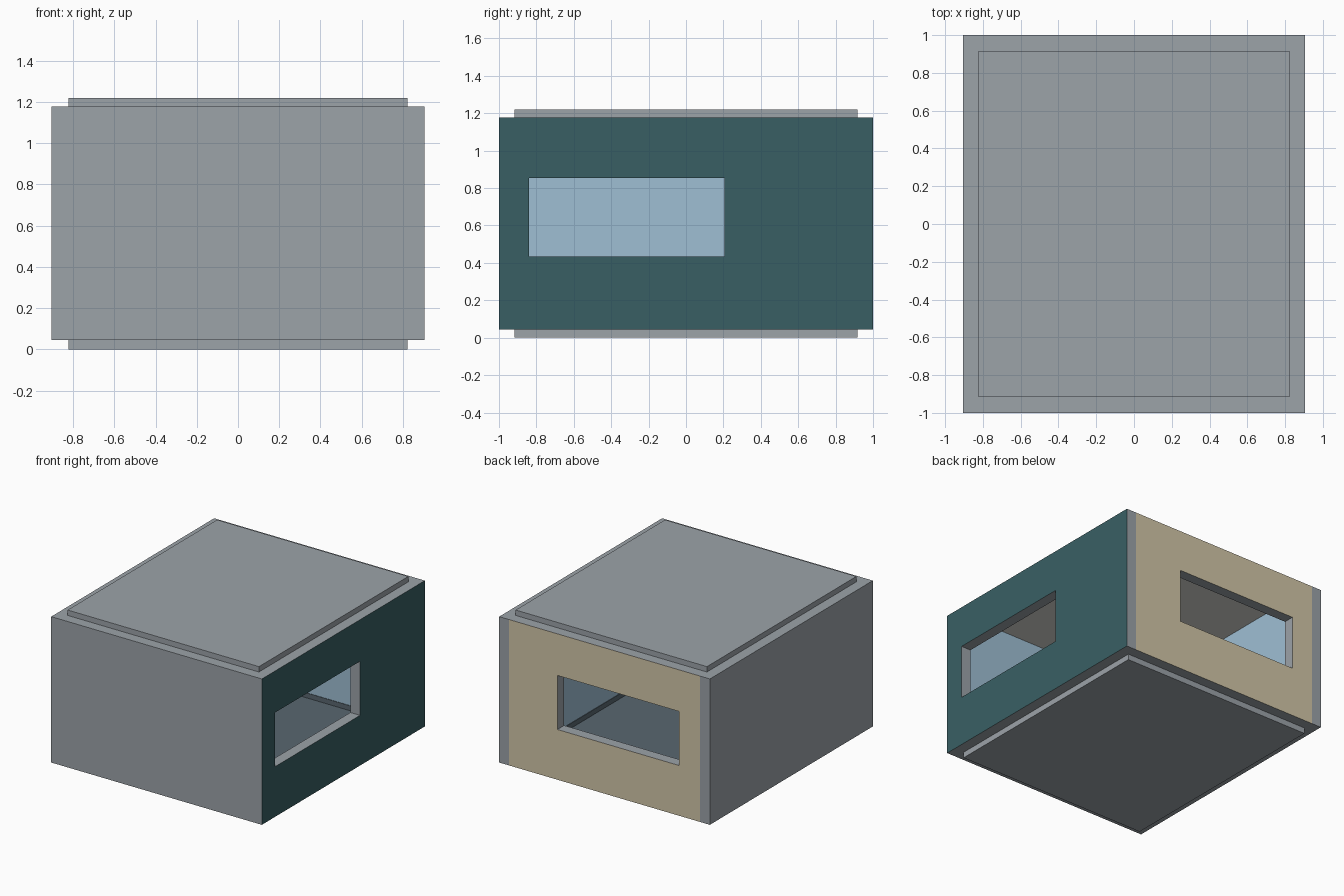
import bpy
import bmesh
from math import radians
from mathutils import Matrix, Vector

if "Cube" in bpy.data.objects:
    bpy.data.objects.remove(bpy.data.objects["Cube"])


def linear(c):
    c /= 255
    return c / 12.92 if c <= 0.04045 else ((c + 0.055) / 1.055) ** 2.4


def material(name, *rgb):
    mat = bpy.data.materials.new(name)
    colour = [linear(c) for c in rgb] + [1]
    mat.diffuse_color = colour
    mat.use_nodes = True
    mat.node_tree.nodes["Principled BSDF"].inputs["Base Color"].default_value = colour
    return mat


grey = material("wall grey", 156, 163, 169)
teal = material("dark teal", 57, 95, 100)
beige = material("beige", 210, 198, 168)
blue = material("pale blue", 159, 191, 212)
slate = material("floor slate", 89, 103, 112)
white = material("ceiling white", 216, 216, 210)

HALF_X, HALF_Y, THICK = 0.905, 1.0, 0.083
IN_X, IN_Y = HALF_X - THICK, HALF_Y - THICK
LOW, HIGH, TOP = 0.045, 1.178, 1.22
SILL, LINTEL = 0.435, 0.855


def finish(bm, name, mats, matrix, rule):
    """Turn a bmesh into an object, colouring its faces by local normal."""
    bmesh.ops.recalc_face_normals(bm, faces=bm.faces)
    bm.normal_update()
    for face in bm.faces:
        face.material_index = rule(face)
    bm.transform(matrix)
    mesh = bpy.data.meshes.new(name)
    bm.to_mesh(mesh)
    bm.free()
    for mat in mats:
        mesh.materials.append(mat)
    obj = bpy.data.objects.new(name, mesh)
    bpy.context.collection.objects.link(obj)
    return obj


def box(name, low, high, mats, matrix=Matrix(), rule=lambda f: 0):
    low, high = Vector(low), Vector(high)
    bm = bmesh.new()
    bmesh.ops.create_cube(bm, size=1)
    bmesh.ops.scale(bm, vec=high - low, verts=bm.verts)
    bmesh.ops.translate(bm, vec=(low + high) / 2, verts=bm.verts)
    return finish(bm, name, mats, matrix, rule)


def wall(name, half, distance, angle, paint, window=None):
    """Wall with an optional opening; local -y is the outside."""
    bm = bmesh.new()

    def ring(u0, u1, z0, z1, y):
        return [bm.verts.new((u, y, z)) for u, z in ((u0, z0), (u1, z0), (u1, z1), (u0, z1))]

    def bridge(a, b):
        for i in range(4):
            j = (i + 1) % 4
            bm.faces.new((a[i], a[j], b[j], b[i]))

    depths = (-distance, THICK - distance)
    outer = [ring(-half, half, LOW, HIGH, y) for y in depths]
    bridge(*outer)
    if window:
        hole = [ring(*window, SILL, LINTEL, y) for y in depths]
        bridge(*hole)
        for edge, inner in zip(outer, hole):
            bridge(edge, inner)
    else:
        for edge in outer:
            bm.faces.new(edge)

    def rule(face):
        y = face.calc_center_median().y
        if abs(face.normal.y) < 0.5:
            return 0
        return 1 if y < THICK / 2 - distance else 2

    turn = Matrix.Rotation(radians(angle), 4, "Z")
    finish(bm, name, [grey, paint, blue], turn, rule)

    # Skirting strip along the foot of the inner face
    length = min(half, IN_X if angle % 180 == 0 else IN_Y)
    inside = THICK - distance
    box(name + "_skirting", (-length, inside, LOW), (length, inside + 0.004, LOW + 0.038),
        [slate], turn)


# Four walls around the room
wall("front_wall", IN_X, HALF_Y, 0, grey)
wall("left_wall", HALF_Y, HALF_X, 90, teal, (-0.84, 0.205))
wall("back_wall", IN_X, HALF_Y, 180, beige, (-0.405, 0.64))
wall("right_wall", HALF_Y, HALF_X, 270, grey)

# Floor slab with a slate top, roof slab with a white underside
box("floor_slab", (-IN_X, -IN_Y, 0), (IN_X, IN_Y, LOW), [grey, slate],
    rule=lambda f: int(f.normal.z > 0.5))
box("roof_slab", (-IN_X, -IN_Y, HIGH), (IN_X, IN_Y, TOP), [grey, white],
    rule=lambda f: int(f.normal.z < -0.5))
